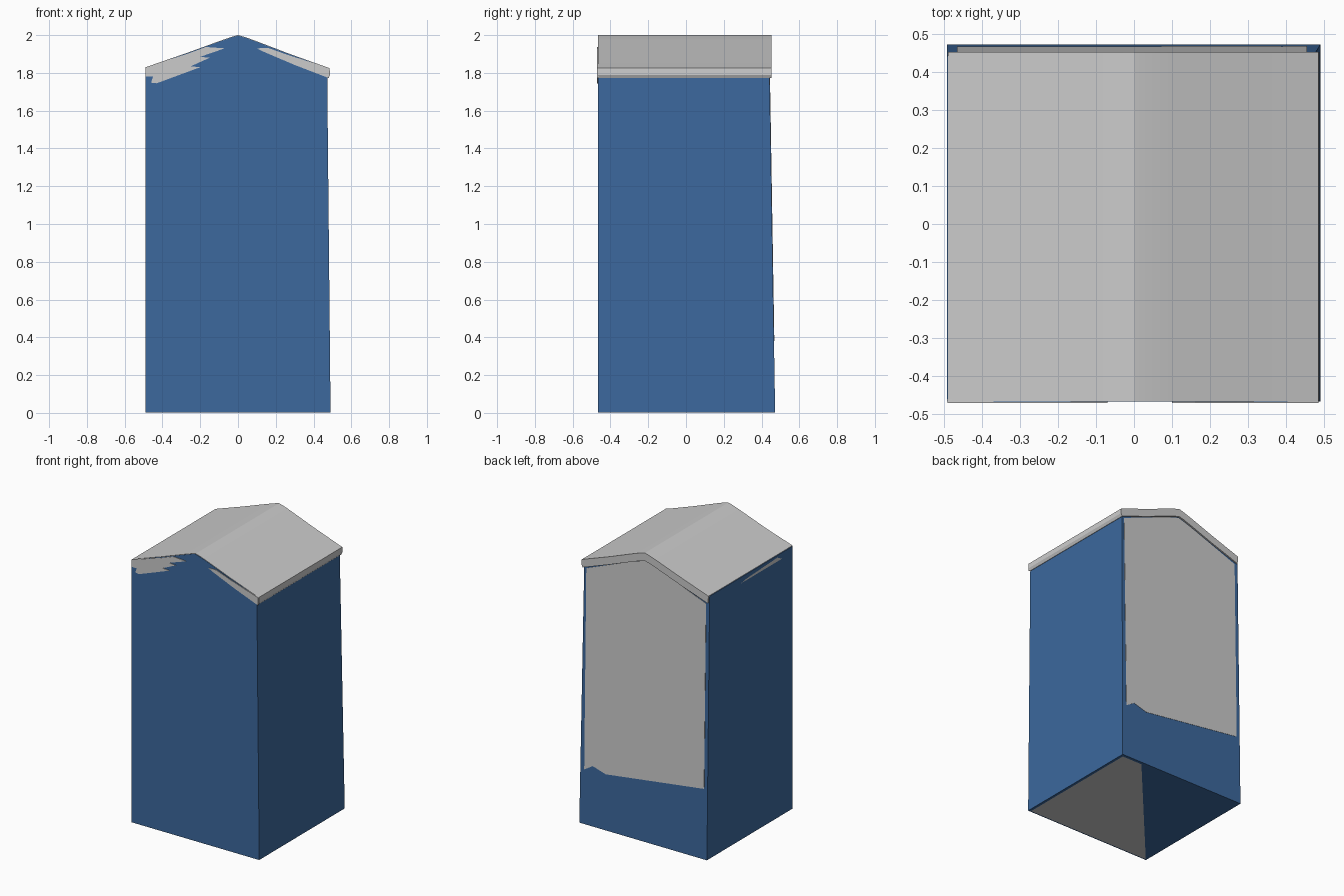
import bpy, math

if "Cube" in bpy.data.objects:
    bpy.data.objects.remove(bpy.data.objects["Cube"])

blue = bpy.data.materials.new("blue_paint")
blue.diffuse_color = (0.045, 0.14, 0.34, 1)
blue.use_nodes = True
blue.node_tree.nodes["Principled BSDF"].inputs["Base Color"].default_value = blue.diffuse_color


def make(name, verts, faces, mat=None):
    me = bpy.data.meshes.new(name)
    me.from_pydata(verts, [], faces)
    ob = bpy.data.objects.new(name, me)
    bpy.context.collection.objects.link(ob)
    if mat:
        me.materials.append(mat)
    return ob


def prism(name, pts, y_front, y_back, mat=None):
    """Counter-clockwise x/z outline (seen from the front) between two y(z) surfaces."""
    n = len(pts)
    verts = [(x, y_front(z), z) for x, z in pts] + [(x, y_back(z), z) for x, z in pts]
    faces = [list(range(n)), list(range(2 * n - 1, n - 1, -1))]
    faces += [[i, i + n, (i + 1) % n + n, (i + 1) % n] for i in range(n)]
    return make(name, verts, faces, mat)


def flat(y):
    return lambda z: y


def back_wall(offset):
    # the rear wall leans in slightly towards the top
    return lambda z: 0.472 + offset - 0.03 * z / 1.82


# Roof line from right eave over the ridge to left eave
roof_line = [(0.485, 1.825), (0.27, 1.902), (0.1, 1.967), (0.04, 1.989), (0, 2.0),
             (-0.03, 1.992), (-0.1, 1.968), (-0.27, 1.906), (-0.489, 1.83)]

# Walls: closed blue body with gables under the roof
gable = [(0.472, 1.826)] + [(x, z - 0.003) for x, z in roof_line[1:-1]] + [(-0.491, 1.826)]
prism("booth_body", [(-0.491, 0.003), (0.49, 0.003)] + gable,
      flat(-0.467), back_wall(0), blue)

# Roof: bent sheet with thick edges and rounded eave lips
under = [(x, z - 0.055) for x, z in roof_line[::-1]]
under[0] = (-0.484, 1.778)
under[-1] = (0.478, 1.772)
roof = prism("roof", roof_line + under + [(0.487, 1.79)], flat(-0.465), flat(0.452))
bpy.context.view_layer.objects.active = roof
roof.select_set(True)
bpy.ops.object.shade_smooth_by_angle(angle=math.radians(25))

# Grey roof trim showing on the front gable
prism("front_trim_left",
      [(-0.49, 1.78), (-0.45, 1.78), (-0.46, 1.748), (-0.43, 1.745), (-0.2, 1.83),
       (-0.25, 1.835), (-0.15, 1.88), (-0.2, 1.885), (-0.07, 1.93), (-0.17, 1.937),
       (-0.27, 1.9), (-0.49, 1.83)], flat(-0.471), flat(-0.46))
prism("front_trim_right",
      [(0.14, 1.91), (0.3, 1.842), (0.482, 1.772), (0.485, 1.825), (0.27, 1.893),
       (0.16, 1.932), (0.1, 1.93)], flat(-0.471), flat(-0.46))

# Sliver of lip on the left eave
make("left_eave_lip", [(-0.4925, 0.1, 1.785), (-0.4925, -0.35, 1.785),
                       (-0.4925, -0.3, 1.812), (-0.4925, 0.05, 1.795)], [[3, 2, 1, 0]])

# Large back panel
prism("back_panel",
      [(-0.465, 0.49), (0.29, 0.39), (0.39, 0.42), (0.455, 0.38), (0.455, 1.77),
       (0.1, 1.91), (0, 1.94), (-0.1, 1.91), (-0.465, 1.77)],
      back_wall(-0.01), back_wall(0.002))

# Half of the underside is bare grey
make("floor_panel", [(-0.48, -0.455, 0), (0.32, 0.455, 0), (0.475, 0.455, 0),
                     (0.475, -0.455, 0)], [[0, 1, 2, 3]])
